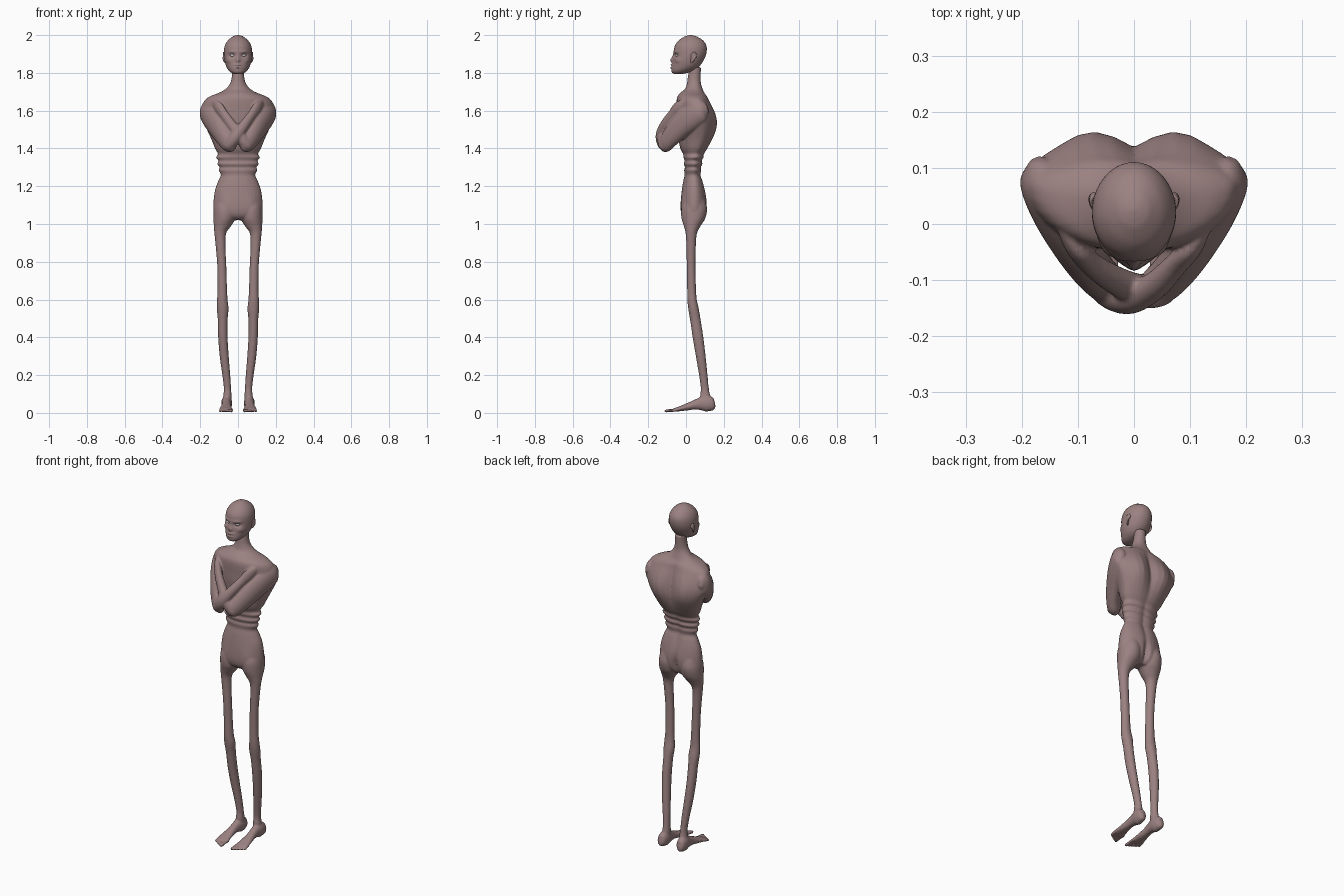
import bpy, bmesh, math
from mathutils import Vector

skin = bpy.data.materials.new("skin")
skin.diffuse_color = (0.33, 0.22, 0.22, 1)
SEG = 32


def smooth_rows(rows, n=5):
    """Catmull-Rom interpolation of a short table of rows."""
    out = []
    for i in range(len(rows) - 1):
        p = [rows[max(0, min(len(rows) - 1, i + k))] for k in (-1, 0, 1, 2)]
        for s in range(n):
            t = s / n
            out.append([0.5 * (2 * b + (c - a) * t + (2 * a - 5 * b + 4 * c - d) * t * t
                               + (3 * b - a - 3 * c + d) * t ** 3) for a, b, c, d in zip(*p)])
    return out + [list(rows[-1])]


def skin_rings(rings, name):
    bm = bmesh.new()
    vs = [[bm.verts.new(p) for p in r] for r in rings]
    n = len(vs[0])
    for a, b in zip(vs, vs[1:]):
        for j in range(n):
            bm.faces.new((a[j], a[(j + 1) % n], b[(j + 1) % n], b[j]))
    bm.faces.new(vs[0])
    bm.faces.new(vs[-1])
    bmesh.ops.recalc_face_normals(bm, faces=bm.faces)
    me = bpy.data.meshes.new(name)
    bm.to_mesh(me)
    bm.free()
    me.materials.append(skin)
    me.shade_smooth()
    ob = bpy.data.objects.new(name, me)
    bpy.context.collection.objects.link(ob)
    return ob


def stack(name, rows, side=1, n=5):
    """Horizontal rings: z, centre x, half width, front y, widest y, back y."""
    rings = []
    for z, cx, w, yf, ym, yb in smooth_rows(rows, n):
        ring = []
        for j in range(SEG):
            a = 2 * math.pi * j / SEG
            s = math.sin(a)
            ring.append((side * (cx + w * math.cos(a)), ym + s * (yb - ym if s > 0 else ym - yf), z))
        rings.append(ring)
    return skin_rings(rings, name)


def tube(name, rows, side=1):
    """Rings across a path: x, y, z, half width, half height."""
    rows = smooth_rows(rows)
    pts = [Vector((side * r[0], r[1], r[2])) for r in rows]
    rings = []
    for i, r in enumerate(rows):
        t = (pts[min(i + 1, len(pts) - 1)] - pts[max(i - 1, 0)]).normalized()
        u = t.cross(Vector((0, 0, 1))).normalized()
        v = u.cross(t)
        rings.append([pts[i] + u * r[3] * math.cos(2 * math.pi * j / SEG)
                      + v * r[4] * math.sin(2 * math.pi * j / SEG) for j in range(SEG)])
    return skin_rings(rings, name)


def push(ob, centre, size, move):
    """Soft bump or dent."""
    for v in ob.data.vertices:
        d = sum(((v.co[k] - centre[k]) / size[k]) ** 2 for k in range(3))
        v.co += Vector(move) * math.exp(-d)


# torso and neck
torso = stack("torso", [
    (1.83, 0, .030, .018, .05, .08), (1.78, 0, .033, .010, .045, .078),
    (1.745, 0, .042, .005, .045, .08), (1.715, 0, .065, -.005, .05, .09),
    (1.695, 0, .10, -.03, .05, .10), (1.675, 0, .15, -.045, .055, .115),
    (1.65, 0, .18, -.05, .065, .125), (1.60, 0, .195, -.05, .075, .145),
    (1.55, 0, .187, -.05, .085, .157), (1.50, 0, .165, -.045, .085, .158),
    (1.45, 0, .142, -.04, .075, .143), (1.40, 0, .122, -.03, .06, .117),
    (1.37, 0, .106, -.015, .05, .098), (1.353, 0, .117, -.014, .045, .097),
    (1.335, 0, .103, -.007, .04, .086), (1.318, 0, .111, -.013, .04, .091),
    (1.30, 0, .097, -.005, .04, .081), (1.285, 0, .103, -.01, .04, .085),
    (1.26, 0, .091, -.007, .04, .08), (1.23, 0, .104, -.014, .045, .09),
    (1.18, 0, .122, -.022, .045, .103), (1.12, 0, .130, -.028, .045, .112),
    (1.07, 0, .130, -.028, .045, .108), (1.04, 0, .115, -.018, .045, .095),
    (1.02, 0, .085, .005, .045, .075)])
push(torso, (0, .16, 1.55), (.03, .06, .16), (0, -.024, 0))
push(torso, (0, .10, 1.25), (.02, .04, .12), (0, -.012, 0))
push(torso, (0, .11, 1.07), (.015, .05, .06), (0, -.022, 0))
for s in (-1, 1):
    push(torso, (s * .085, .14, 1.55), (.045, .05, .09), (0, .014, 0))
    push(torso, (s * .075, -.02, 1.09), (.03, .04, .06), (0, -.006, 0))
parts = [torso]

for s in (-1, 1):
    # leg
    parts.append(stack("leg", [
        (1.13, .068, .05, -.01, .045, .10), (1.08, .07, .058, -.025, .045, .112),
        (1.03, .072, .058, -.024, .045, .102), (.99, .082, .046, -.012, .035, .078),
        (.95, .094, .031, -.002, .028, .058), (.88, .092, .026, .002, .027, .052),
        (.78, .086, .024, .004, .027, .05), (.66, .083, .025, .006, .03, .053),
        (.60, .083, .028, .007, .034, .057), (.55, .081, .031, .012, .04, .068),
        (.49, .081, .026, .022, .05, .078), (.40, .08, .025, .035, .063, .092),
        (.30, .073, .024, .052, .078, .104), (.20, .062, .021, .069, .092, .114),
        (.13, .056, .019, .078, .099, .121), (.09, .056, .022, .075, .10, .128),
        (.05, .058, .022, .08, .105, .135)], s))
    # foot
    parts.append(tube("foot", [
        (.062, .155, .042, .007, .012), (.062, .143, .042, .023, .031),
        (.060, .11, .05, .029, .044), (.060, .075, .048, .025, .034),
        (.062, .04, .041, .024, .024), (.063, 0, .030, .029, .018),
        (.064, -.04, .020, .035, .012), (.064, -.065, .015, .034, .009)], s))
    # toes
    for i in range(5):
        x, r = .034 + .015 * i, .0085 - .0006 * i
        parts.append(tube("toe", [
            (x, -.04, .016, r, r), (x + .001, -.08 + .006 * i, .013, r * .9, r * .9),
            (x + .001, -.105 + .009 * i, .010, r, r), (x + .001, -.115 + .009 * i, .008, r * .4, r * .4)], s))
    # upper arm, folded in to the elbow
    parts.append(tube("upper_arm", [
        (.175, .115, 1.61, .012, .02), (.163, .085, 1.60, .042, .06),
        (.14, .03, 1.565, .046, .068), (.105, -.035, 1.51, .042, .062),
        (.07, -.085, 1.455, .038, .052), (.04, -.112, 1.42, .034, .044),
        (.015, -.125, 1.405, .015, .02)], s))
    # forearm and hand, up to the opposite shoulder
    parts.append(tube("forearm", [
        (.065, -.105, 1.40, .012, .012), (.05, -.115, 1.415, .03, .03),
        (.01, -.125 + .006 * s, 1.465, .03, .033), (-.035, -.105 + .006 * s, 1.525, .025, .028),
        (-.075, -.072, 1.58, .021, .026), (-.105, -.04, 1.62, .018, .03),
        (-.13, -.005, 1.645, .008, .015)], s))

# fuse the parts into one continuous skin
with bpy.context.temp_override(active_object=torso, object=torso,
                               selected_objects=parts, selected_editable_objects=parts):
    bpy.ops.object.join()
torso.name = "body"
rm = torso.modifiers.new("fuse", 'REMESH')
rm.mode = 'VOXEL'
rm.voxel_size = .0048
rm.use_smooth_shade = True
sm = torso.modifiers.new("soften", 'SMOOTH')
sm.factor, sm.iterations = .5, 6

# head
SEG = 64
head = stack("head", [
    (1.793, 0, .012, -.055, -.045, -.03), (1.798, 0, .03, -.07, -.035, .0),
    (1.81, 0, .046, -.077, -.02, .04), (1.83, 0, .060, -.076, 0, .066),
    (1.86, 0, .070, -.069, .01, .09), (1.90, 0, .075, -.065, .02, .107),
    (1.94, 0, .071, -.060, .02, .109), (1.97, 0, .055, -.040, .022, .092),
    (1.99, 0, .032, -.012, .025, .062), (1.997, 0, .017, .006, .025, .045),
    (2.0, 0, .004, .021, .025, .029)], n=7)
push(head, (0, -.07, 1.866), (.009, .03, .012), (0, -.014, 0))   # nose
push(head, (0, -.065, 1.885), (.008, .03, .02), (0, -.006, 0))
push(head, (0, -.08, 1.842), (.018, .03, .006), (0, -.009, 0))   # lips
push(head, (0, -.08, 1.828), (.016, .03, .005), (0, -.007, 0))
push(head, (0, -.08, 1.835), (.02, .03, .003), (0, .005, 0))
for s in (-1, 1):
    push(head, (s * .031, -.055, 1.893), (.017, .03, .009), (0, .013, 0))   # socket
    push(head, (s * .032, -.05, 1.912), (.024, .03, .007), (0, -.006, 0))   # brow
    push(head, (s * .047, -.04, 1.866), (.016, .03, .013), (s * .003, -.005, 0))   # cheek
    # ear
    ear = tube("ear", [(.066, .026, 1.855, .003, .006), (.070, .031, 1.865, .005, .011),
                       (.074, .038, 1.885, .006, .016), (.074, .046, 1.90, .005, .013),
                       (.070, .051, 1.908, .002, .004)], s)
    # eye
    bpy.ops.mesh.primitive_uv_sphere_add(segments=24, ring_count=12, radius=1,
                                         location=(s * .030, -.045, 1.893))
    eye = bpy.context.object
    eye.name = "eye"
    eye.scale = (.014, .009, .007)
    eye.rotation_euler = (0, -s * .15, s * .4)
    bpy.ops.object.shade_smooth()
